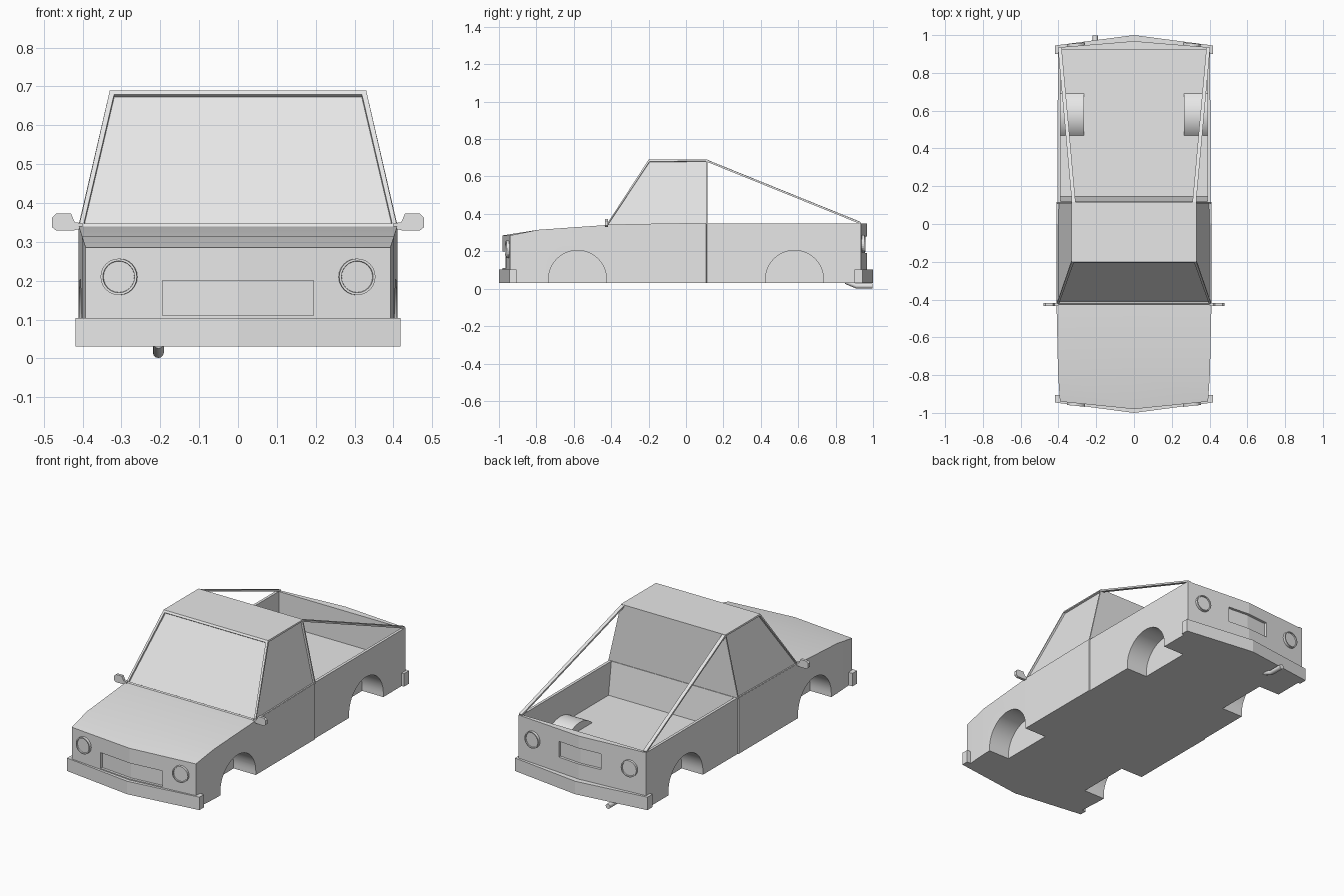
import bpy, bmesh, math
from mathutils import Vector, Matrix

if "Cube" in bpy.data.objects:
    bpy.data.objects.remove(bpy.data.objects["Cube"])

GREY = (0.8, 0.8, 0.8, 1)
paint = bpy.data.materials.new("light_grey")
paint.use_nodes = True
paint.diffuse_color = GREY
paint.node_tree.nodes["Principled BSDF"].inputs["Base Color"].default_value = GREY


def finish(name, bm):
    bmesh.ops.recalc_face_normals(bm, faces=bm.faces)
    mesh = bpy.data.meshes.new(name)
    bm.to_mesh(mesh)
    bm.free()
    mesh.materials.append(paint)
    obj = bpy.data.objects.new(name, mesh)
    bpy.context.collection.objects.link(obj)
    return obj


def loft(name, rings):
    """Skin a list of closed rings and cap both ends."""
    bm = bmesh.new()
    loops = [[bm.verts.new(p) for p in ring] for ring in rings]
    n = len(loops[0])
    for a, b in zip(loops, loops[1:]):
        for i in range(n):
            j = (i + 1) % n
            bm.faces.new((a[i], a[j], b[j], b[i]))
    bm.faces.new(loops[0])
    bm.faces.new(loops[-1])
    return finish(name, bm)


def prism(name, outline, axis, lo, hi):
    """Extrude a 2D outline along axis 0, 1 or 2."""
    def place(p, h):
        q = list(p)
        q.insert(axis, h)
        return q
    return loft(name, [[place(p, h) for p in outline] for h in (lo, hi)])


def boolean(target, tool, operation):
    mod = target.modifiers.new("cut", 'BOOLEAN')
    mod.object = tool
    mod.operation = operation
    mod.solver = 'EXACT'
    graph = bpy.context.evaluated_depsgraph_get()
    mesh = bpy.data.meshes.new_from_object(target.evaluated_get(graph))
    target.modifiers.clear()
    target.data = mesh
    bpy.data.objects.remove(tool)


def arch(y, radius, foot):
    pts = [(y + radius * math.cos(math.pi * i / 28),
            0.05 + radius * math.sin(math.pi * i / 28)) for i in range(29)]
    return pts + [(y - radius, foot), (y + radius, foot)]


# Body shell: side y, centre y, half width, top height
stations = [(-0.94, -0.98, 0.392, 0.285), (-0.79, -0.79, 0.402, 0.315),
            (-0.43, -0.43, 0.41, 0.34), (0.108, 0.108, 0.41, 0.35),
            (0.112, 0.112, 0.405, 0.35), (0.935, 0.968, 0.403, 0.35)]
body = loft("body", [[(-w, ys, 0.03), (0, yc, 0.03), (w, ys, 0.03),
                      (w, ys, top), (0, yc, top), (-w, ys, top)]
                     for ys, yc, w, top in stations])

# Open load bed with a leaning front wall
bed = prism("bed_cutter", [(0.118, 0.36), (0.145, 0.165), (0.922, 0.165), (0.922, 0.36)],
            0, -0.388, 0.388)
boolean(body, bed, 'DIFFERENCE')

# Wheel humps in the bed, then the four wheel wells
for s in (-1, 1):
    lo, hi = sorted((s * 0.264, s * 0.396))
    boolean(body, prism("hump", arch(0.58, 0.16, 0.045), 0, lo, hi), 'UNION')
for y in (-0.58, 0.58):
    for s in (-1, 1):
        lo, hi = sorted((s * 0.27, s * 0.5))
        boolean(body, prism("well_cutter", arch(y, 0.155, -0.05), 0, lo, hi), 'DIFFERENCE')

# Plate recesses following the pointed nose and tail
for s, tip, side, w, lo, hi in ((-1, 0.98, 0.04, 0.195, 0.11, 0.2),
                                (1, 0.968, 0.033, 0.132, 0.19, 0.28)):
    floor = tip - 0.015
    edge = floor - side * w / 0.4
    cut = prism("recess_cutter", [(-w, s * edge), (0, s * floor), (w, s * edge),
                                  (w, s * 1.1), (-w, s * 1.1)], 2, lo, hi)
    boolean(body, cut, 'DIFFERENCE')

# Cab with sunken windscreen and side windows
cab = loft("cab", [[(-w, front, z0), (w, front, z0), (w, 0.116, z), (-w, 0.116, z)]
                   for w, front, z0, z in ((0.41, -0.428, 0.338, 0.345),
                                           (0.33, -0.2, 0.69, 0.69))])
bm = bmesh.new()
bm.from_mesh(cab.data)
for test, width in ((lambda n: n.y < -0.5, 0.017), (lambda n: abs(n.x) > 0.5, 0.011)):
    panes = [f for f in bm.faces if test(f.normal) and f.calc_area() > 0.05]
    bmesh.ops.inset_individual(bm, faces=panes, thickness=width, depth=0)
    bmesh.ops.inset_individual(bm, faces=panes, thickness=0.001, depth=-0.01)
bm.to_mesh(cab.data)
bm.free()

# Wraparound bumpers
for name, s, end in (("front_bumper", -1, 0.905), ("rear_bumper", 1, 0.9)):
    prism(name, [(-0.418, s * end), (-0.418, s * 0.945), (0, s * 1.0),
                 (0.418, s * 0.945), (0.418, s * end)], 2, 0.03, 0.104)

# Round lamps with a raised rim
for name, s, y, z, slope in (("headlamp", -1, -0.951, 0.21, 0.1),
                             ("tail_lamp", 1, 0.945, 0.24, 0.08)):
    for side in (-1, 1):
        bm = bmesh.new()
        bmesh.ops.create_cone(bm, cap_ends=True, segments=24, radius1=0.047,
                              radius2=0.047, depth=0.024)
        bm.normal_update()
        lens = [f for f in bm.faces if f.normal.z > 0.9]
        bmesh.ops.inset_individual(bm, faces=lens, thickness=0.006, depth=0)
        bmesh.ops.inset_individual(bm, faces=lens, thickness=0.001, depth=-0.006)
        out = Vector((side * slope, s, 0))
        spin = out.to_track_quat('Z', 'Y').to_matrix().to_4x4()
        bm.transform(Matrix.Translation((side * 0.306, y, z)) @ spin)
        finish(("left_" if side > 0 else "right_") + name, bm)

# Door mirrors and sloping bed bars
mirror_outline = [(0.4, 0.335), (0.425, 0.329), (0.468, 0.329), (0.479, 0.338),
                  (0.479, 0.362), (0.468, 0.373), (0.43, 0.373), (0.42, 0.35), (0.4, 0.348)]
for s, label in ((1, "left"), (-1, "right")):
    prism(label + "_mirror", [(s * x, z) for x, z in mirror_outline], 1, -0.434, -0.418)
    a, b = Vector((s * 0.319, 0.112, 0.684)), Vector((s * 0.393, 0.932, 0.352))
    bm = bmesh.new()
    bmesh.ops.create_cube(bm, size=1)
    bm.transform(Matrix.Diagonal((0.02, 0.01, (b - a).length, 1)))
    bm.transform(Matrix.Translation((a + b) / 2)
                 @ (b - a).to_track_quat('Z', 'Y').to_matrix().to_4x4())
    finish(label + "_bed_bar", bm)

# Exhaust pipe
rings = []
for y, z in ((0.85, 0.04), (0.91, 0.015), (0.998, 0.015)):
    rings.append([(-0.205 + 0.014 * math.cos(t * math.pi / 6), y,
                   z + 0.014 * math.sin(t * math.pi / 6)) for t in range(12)])
loft("exhaust_pipe", rings)

# Smooth only the rounded surfaces
bpy.ops.object.select_all(action='DESELECT')
for name, angle in (("body", 8), ("exhaust_pipe", 35)):
    obj = bpy.data.objects[name]
    obj.select_set(True)
    bpy.context.view_layer.objects.active = obj
    bpy.ops.object.shade_smooth_by_angle(angle=math.radians(angle))
    obj.select_set(False)
